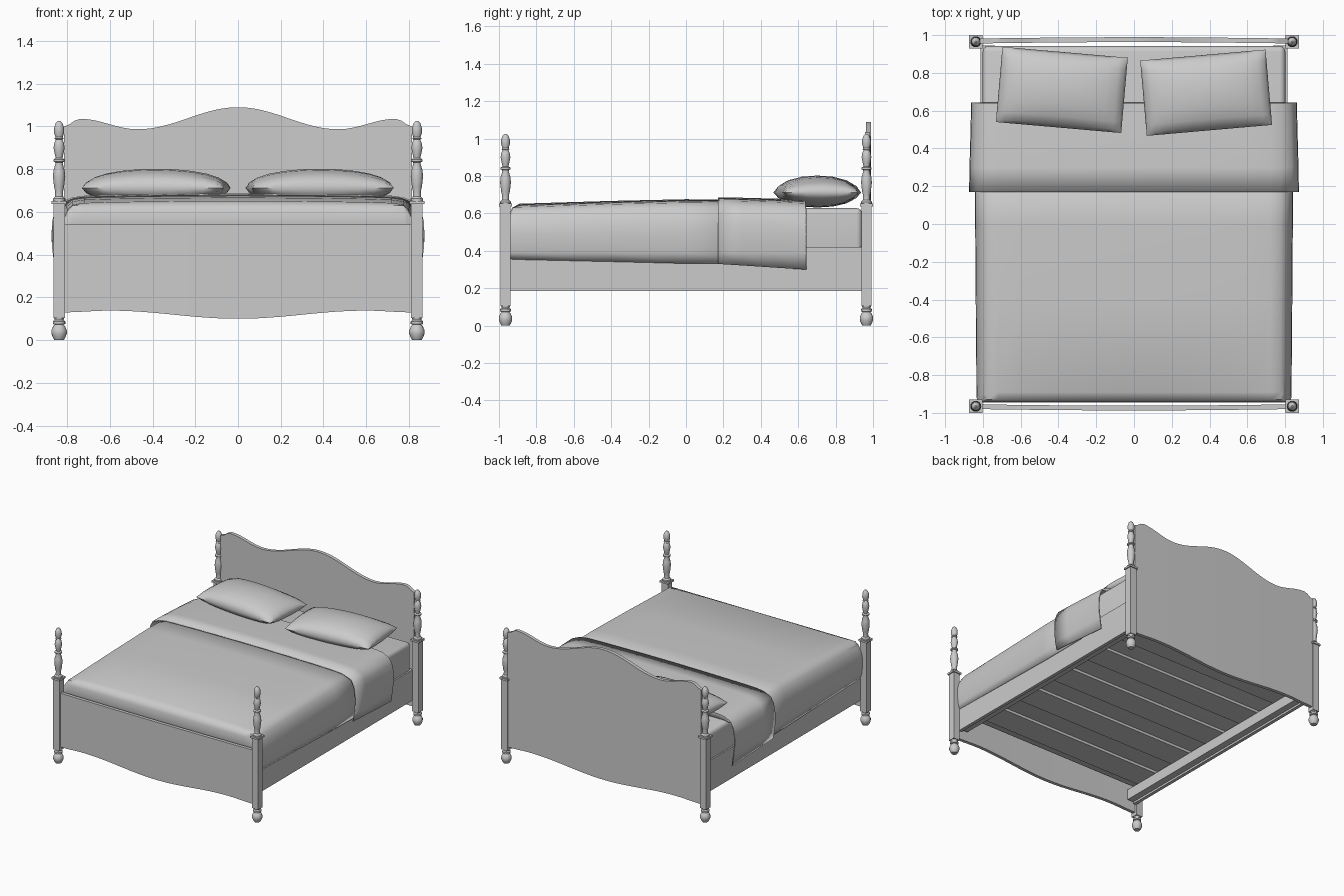
import bpy, bmesh, math
from mathutils import Matrix, Vector

if "Cube" in bpy.data.objects:
    bpy.data.objects.remove(bpy.data.objects["Cube"])


def finish(name, bm, angle=None, recalc=True):
    if recalc:
        bmesh.ops.recalc_face_normals(bm, faces=bm.faces)
    me = bpy.data.meshes.new(name)
    bm.to_mesh(me)
    bm.free()
    ob = bpy.data.objects.new(name, me)
    bpy.context.collection.objects.link(ob)
    if angle:
        bpy.ops.object.select_all(action='DESELECT')
        ob.select_set(True)
        bpy.context.view_layer.objects.active = ob
        bpy.ops.object.shade_smooth_by_angle(angle=math.radians(angle))
    return ob


def add_box(bm, lo, hi):
    lo, hi = Vector(lo), Vector(hi)
    m = Matrix.Translation((lo + hi) / 2) @ Matrix.Diagonal((*(hi - lo), 1))
    return bmesh.ops.create_cube(bm, size=1, matrix=m)


def add_lathe(bm, prof, cx, cy, n=16):
    rings = [[bm.verts.new((cx + r * math.cos(2 * math.pi * k / n),
                            cy + r * math.sin(2 * math.pi * k / n), z))
              for k in range(n)] for r, z in prof]
    for a, b in zip(rings, rings[1:]):
        for k in range(n):
            bm.faces.new((a[k], a[(k + 1) % n], b[(k + 1) % n], b[k]))
    bm.faces.new(rings[0][::-1])
    bm.faces.new(rings[-1])


def ease(keys, x):
    """Smooth wave through (x, z) keys."""
    x = abs(x)
    for (x0, z0), (x1, z1) in zip(keys, keys[1:]):
        if x <= x1 + 1e-6:
            t = (x - x0) / (x1 - x0)
            return z0 + (z1 - z0) * (1 - math.cos(math.pi * t)) / 2
    return keys[-1][1]


# Posts: ball foot, square leg, collar, turned finial
FOOT = [(.022, 0), (.028, .01), (.036, .03), (.036, .045), (.028, .065), (.02, .072),
        (.029, .076), (.029, .088), (.021, .094), (.024, .106)]
FINIAL = [(.029, .65), (.029, .662), (.019, .672), (.018, .695), (.023, .715), (.029, .765),
          (.026, .795), (.017, .825), (.018, .832), (.027, .836), (.027, .845), (.016, .852),
          (.02, .87), (.026, .90), (.022, .925), (.015, .938), (.022, .943), (.017, .95),
          (.024, .972), (.023, .995), (.016, 1.015), (.005, 1.026)]
for sx, side in ((-1, 'left'), (1, 'right')):
    for sy, end in ((-1, 'foot'), (1, 'head')):
        x, y = sx * .8375, sy * .965
        bm = bmesh.new()
        add_lathe(bm, FOOT, x, y)
        add_box(bm, (x - .027, y - .027, .104), (x + .027, y + .027, .64))
        add_box(bm, (x - .035, y - .035, .638), (x + .035, y + .035, .652))
        add_lathe(bm, FINIAL, x, y)
        finish(f'{end}_post_{side}', bm, 40)

# Headboard and footboard: wavy outline, slightly bowed outward
BOTTOM = [(0, .10), (.6, .138), (.815, .13)]


def board(name, top, y0, y1, bow, n=64):
    bm = bmesh.new()
    rows = []
    for i in range(n + 1):
        x = -.815 + 1.63 * i / n
        b = bow * math.cos(math.pi * x / 1.63)
        zt, zb = ease(top, x), ease(BOTTOM, x)
        rows.append([bm.verts.new(p) for p in
                     ((x, y0 + b, zb), (x, y1 + b, zb), (x, y1 + b, zt), (x, y0 + b, zt))])
    for a, b in zip(rows, rows[1:]):
        for k in range(4):
            bm.faces.new((a[k], a[(k + 1) % 4], b[(k + 1) % 4], b[k]))
    bm.faces.new(rows[0])
    bm.faces.new(rows[-1])
    finish(name, bm, 30)


board('headboard', [(0, 1.09), (.47, .987), (.74, 1.036), (.815, 1.0)], .956, .982, .007)
board('footboard', [(0, .54), (.815, .54)], -.98, -.955, -.007)

# Side rails with inner ledges
for sx, side in ((-1, 'left'), (1, 'right')):
    bm = bmesh.new()
    for xa, xb, za, zb in ((.787, .812, .185, .42), (.735, .79, .20, .28)):
        xs = sorted((sx * xa, sx * xb))
        add_box(bm, (xs[0], -.945, za), (xs[1], .945, zb))
    finish(f'side_rail_{side}', bm)

# Slats
bm = bmesh.new()
for i in range(5):
    y = -.74 + .37 * i
    add_box(bm, (-.787, y - .1, .278), (.787, y + .1, .298))
finish('slats', bm)

# Mattress
bm = bmesh.new()
add_box(bm, (-.801, -.935, .30), (.801, .942, .628))
bmesh.ops.bevel(bm, geom=bm.edges[:], offset=.03, segments=4, profile=.5, affect='EDGES')
finish('mattress', bm, 40)


# Bedclothes: draped cross-sections lofted along y
def drape(name, stations):
    bm = bmesh.new()
    rows = []
    for y, w, zt, zb, cap in stations:
        half = [(0, zt), (.2, zt - .001), (.4, zt - .003), (.6, zt - .006), (.72, zt - .01),
                (.775, zt - .018), (w - .035, zt - .044), (w - .014, zt - .085), (w - .003, zt - .13),
                (w, .49), (w - .002, .44), (w - .008, .39), (w - .02, zb)]
        pts = [(-x, z) for x, z in half[:0:-1]] + half
        rows.append([bm.verts.new((x, y, min(z, cap))) for x, z in pts])
    for a, b in zip(rows, rows[1:]):
        for j in range(len(a) - 1):
            bm.faces.new((a[j], a[j + 1], b[j + 1], b[j]))
    ob = finish(name, bm, 50, recalc=False)
    mod = ob.modifiers.new('thickness', 'SOLIDIFY')
    mod.thickness, mod.offset = .007, -1


drape('blanket', [(-.944, .829, .65, .355, .42), (-.942, .831, .65, .355, .60),
                  (-.93, .832, .65, .355, .63), (-.89, .834, .652, .353, 1),
                  (-.4, .838, .667, .342, 1), (0, .841, .676, .332, 1), (.4, .845, .672, .33, 1)])
drape('sheet_fold', [(.17, .873, .686, .33, 1), (.3, .871, .684, .322, 1),
                     (.48, .866, .679, .31, 1), (.64, .862, .672, .30, 1), (.643, .862, .672, .30, .622)])


# Pillows: puffed rectangles, turned slightly
def pillow(name, sx, cy):
    bm = bmesh.new()
    nu, nv = 12, 8
    place = Matrix.Translation((sx * .382, cy, .712)) @ Matrix.Rotation(sx * math.radians(5), 4, 'Z')
    for s, amp in ((1, .09), (-1, .08)):
        grid = []
        for i in range(nu + 1):
            u = math.sin(math.pi * (i / nu - .5))
            row = []
            for j in range(nv + 1):
                v = math.sin(math.pi * (j / nv - .5))
                h = max(0, (1 - u * u) * (1 - v * v)) ** .42
                row.append(bm.verts.new(place @ Vector((u * .333, v * .2, s * amp * h))))
            grid.append(row)
        for i in range(nu):
            for j in range(nv):
                bm.faces.new((grid[i][j], grid[i + 1][j], grid[i + 1][j + 1], grid[i][j + 1]))
    bmesh.ops.remove_doubles(bm, verts=bm.verts, dist=1e-4)
    finish(name, bm, 60)


pillow('pillow_left', -1, .71)
pillow('pillow_right', 1, .695)
